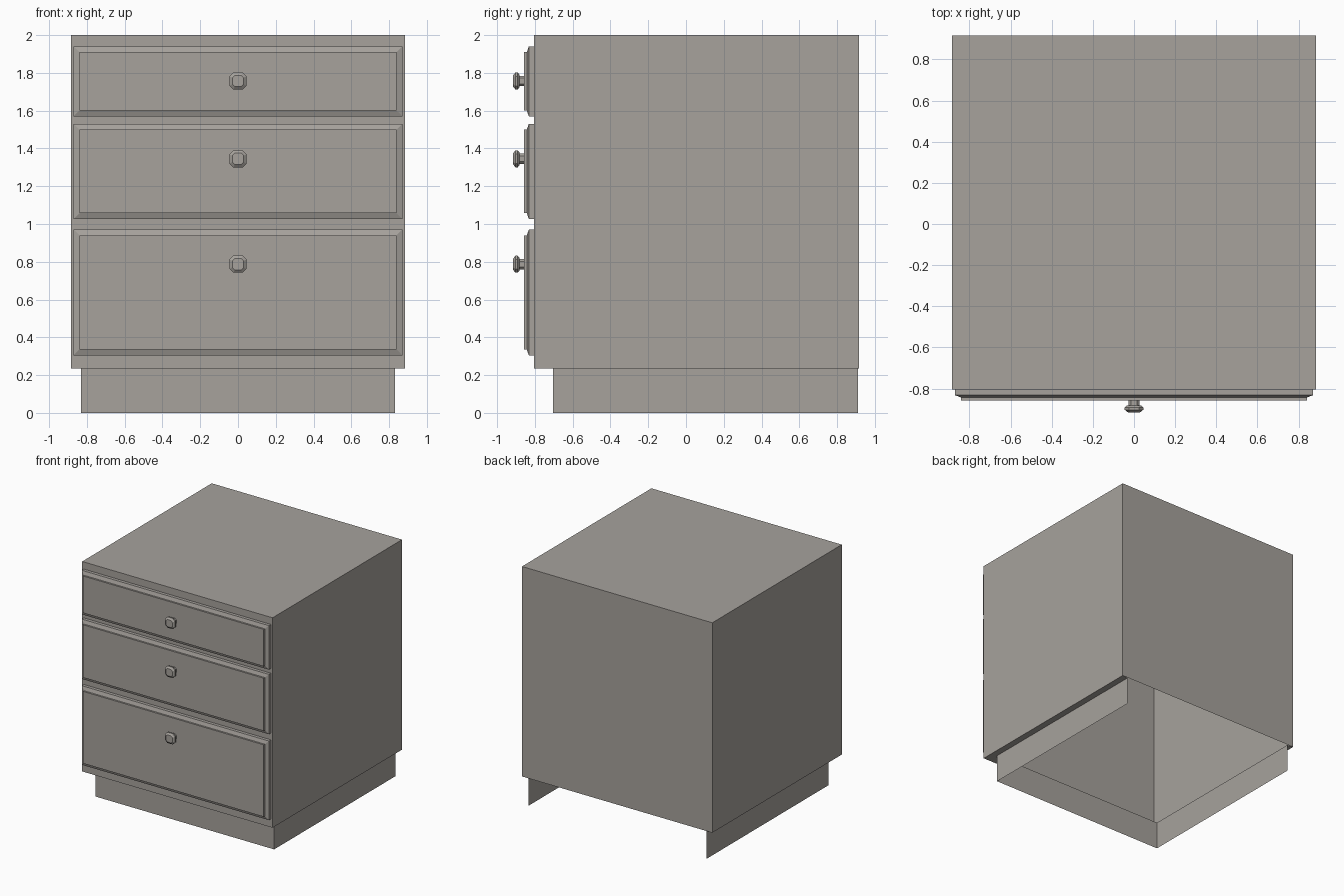
import bpy, bmesh

if "Cube" in bpy.data.objects:
    bpy.data.objects.remove(bpy.data.objects["Cube"])

grey = bpy.data.materials.new("warm_grey")
grey.diffuse_color = (0.385, 0.363, 0.335, 1)
grey.use_nodes = True
grey.node_tree.nodes["Principled BSDF"].inputs["Base Color"].default_value = grey.diffuse_color


def finish(name, bm):
    me = bpy.data.meshes.new(name)
    bm.to_mesh(me)
    bm.free()
    me.materials.append(grey)
    ob = bpy.data.objects.new(name, me)
    bpy.context.collection.objects.link(ob)
    return ob


def loft(name, rings, closed=True, cap=True):
    """Skin a list of point rings; optionally cap the last ring."""
    bm = bmesh.new()
    vs = [[bm.verts.new(p) for p in r] for r in rings]
    n = len(rings[0])
    for a, b in zip(vs, vs[1:]):
        for i in range(n if closed else n - 1):
            j = (i + 1) % n
            bm.faces.new((a[i], a[j], b[j], b[i]))
    if cap:
        bm.faces.new(vs[-1])
    return finish(name, bm)


def rect_xy(x, y0, y1, z):
    return [(-x, y0, z), (x, y0, z), (x, y1, z), (-x, y1, z)]


# Carcass: shell open at the bottom
W, FRONT, BACK, BASE = 0.885, -0.805, 0.915, 0.235
loft("cabinet_body", [rect_xy(W, FRONT, BACK, BASE), rect_xy(W, FRONT, BACK, 2.0)])

# Plinth: recessed thin skirt on three sides, with the ledge under the carcass
PW, PF, PB = 0.83, -0.705, 0.91


def u_shape(x, yf, yb, z):
    return [(-x, yb, z), (-x, yf, z), (x, yf, z), (x, yb, z)]


loft("plinth", [u_shape(PW, PF, PB, 0), u_shape(PW, PF, PB, BASE),
                u_shape(W, FRONT, BACK, BASE)], closed=False, cap=False)


# Drawer front: sloped border and raised panel
def drawer(name, z0, z1):
    profile = [(0, -0.805), (0, -0.832), (0.03, -0.843), (0.03, -0.858)]
    rings = []
    for d, y in profile:
        x = 0.87 - d
        rings.append([(-x, y, z0 + d), (x, y, z0 + d), (x, y, z1 - d), (-x, y, z1 - d)])
    loft(name, rings)


# Knob: eight-sided turned profile
def knob(name, zc):
    profile = [(0.027, -0.857), (0.027, -0.882), (0.034, -0.882),
               (0.045, -0.891), (0.045, -0.903), (0.03, -0.915)]
    rings = []
    for r, y in profile:
        b = r * 0.56
        pts = [(r, -b), (r, b), (b, r), (-b, r), (-r, b), (-r, -b), (-b, -r), (b, -r)]
        rings.append([(px, y, zc + pz) for px, pz in pts])
    loft(name, rings)


for label, z0, z1, zk in (("top", 1.57, 1.94, 1.757),
                          ("middle", 1.027, 1.53, 1.345),
                          ("bottom", 0.305, 0.97, 0.787)):
    drawer(label + "_drawer_front", z0, z1)
    knob(label + "_knob", zk)

# Consistent outward normals
for ob in bpy.data.objects:
    bm = bmesh.new()
    bm.from_mesh(ob.data)
    bmesh.ops.recalc_face_normals(bm, faces=bm.faces)
    bm.to_mesh(ob.data)
    bm.free()
